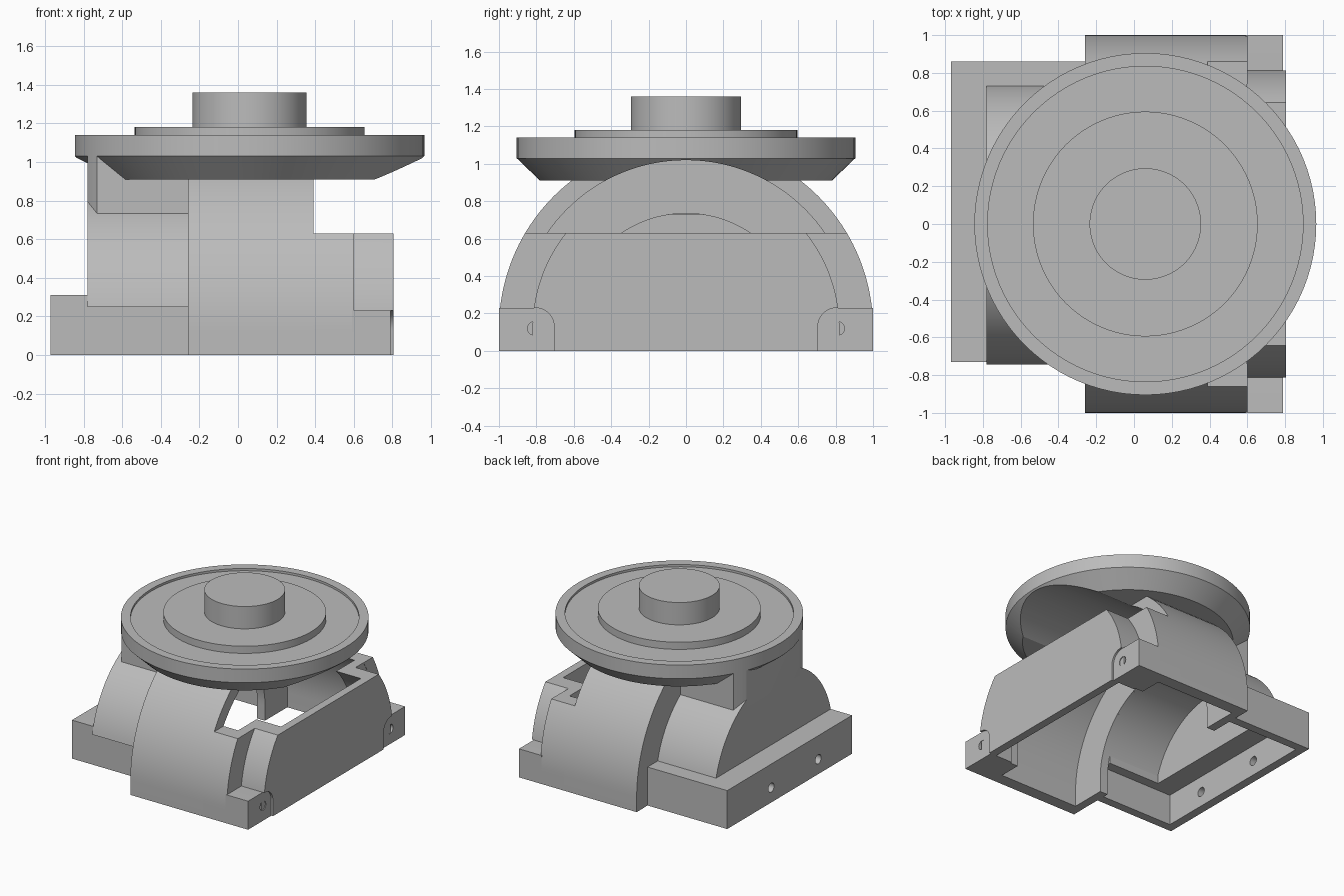
import bpy, bmesh
from math import sin, cos, asin, pi, radians

if "Cube" in bpy.data.objects:
    bpy.data.objects.remove(bpy.data.objects["Cube"])

AXIS = 0.12      # height of the bore axis
CUT = 0.63       # height of the open shoulder

grey = bpy.data.materials.new("mid_grey")
grey.use_nodes = True
grey.diffuse_color = (0.5, 0.5, 0.5, 1)
grey.node_tree.nodes["Principled BSDF"].inputs["Base Color"].default_value = (0.5, 0.5, 0.5, 1)


def finish(name, bm):
    bmesh.ops.recalc_face_normals(bm, faces=bm.faces)
    mesh = bpy.data.meshes.new(name)
    bm.to_mesh(mesh)
    bm.free()
    mesh.materials.append(grey)
    ob = bpy.data.objects.new(name, mesh)
    bpy.context.collection.objects.link(ob)
    return ob


def prism(name, outline, x0, x1):
    """Extrude a (y, z) outline along x."""
    bm = bmesh.new()
    face = bm.faces.new([bm.verts.new((x0, y, z)) for y, z in outline])
    ext = bmesh.ops.extrude_face_region(bm, geom=[face])
    verts = [v for v in ext["geom"] if isinstance(v, bmesh.types.BMVert)]
    bmesh.ops.translate(bm, verts=verts, vec=(x1 - x0, 0, 0))
    return finish(name, bm)


def box(name, x0, x1, y0, y1, z0, z1):
    return prism(name, [(y0, z0), (y1, z0), (y1, z1), (y0, z1)], x0, x1)


def arc(r, a0, a1, n=64, y=0, z=AXIS):
    angles = [a0 + (a1 - a0) * i / n for i in range(n + 1)]
    return [(y + r * cos(a), z + r * sin(a)) for a in angles]


def arch(r, base=0.0, top=None):
    """Half round on straight legs, optionally cut flat at a height."""
    start = max(0, asin((base - AXIS) / r))
    if top is None:
        pts = arc(r, start, pi - start)
    else:
        end = asin((top - AXIS) / r)
        pts = arc(r, start, end, 24) + arc(r, pi - end, pi - start, 24)
    if base < AXIS:
        pts = [(r, base)] + pts + [(-r, base)]
    return pts


def arch_shell(name, outer, inner, x0, x1, base=0.0):
    return prism(name, arch(outer, base) + arch(inner, base)[::-1], x0, x1)


def leg_pair(name, outer, inner, x0, x1):
    """Two curved side walls, cut flat at the shoulder height."""
    out = [(outer, 0)] + arc(outer, 0, asin((CUT - AXIS) / outer), 24)
    inn = arc(inner, asin((CUT - AXIS) / inner), 0, 24) + [(inner, 0)]
    for side, s in (("left", 1), ("right", -1)):
        prism(f"{name}_{side}", [(s * y, z) for y, z in out + inn], x0, x1)


def boolean(ob, cutter, operation="DIFFERENCE"):
    mod = ob.modifiers.new("cut", "BOOLEAN")
    mod.object, mod.operation, mod.solver = cutter, operation, "EXACT"
    bpy.context.view_layer.update()
    deps = bpy.context.evaluated_depsgraph_get()
    mesh = bpy.data.meshes.new_from_object(ob.evaluated_get(deps))
    ob.modifiers.clear()
    ob.data = mesh
    bpy.data.objects.remove(cutter)


def lathe(name, profile, cx, n=96):
    """Revolve an (r, z) profile that starts and ends on the axis."""
    bm = bmesh.new()
    rings = []
    for r, z in profile:
        count = n if r else 1
        rings.append([bm.verts.new((cx + r * cos(2 * pi * i / n), r * sin(2 * pi * i / n), z))
                      for i in range(count)])
    for a, b in zip(rings, rings[1:]):
        for i in range(n):
            j = (i + 1) % n
            quad = [a[i % len(a)], a[j % len(a)], b[j % len(b)], b[i % len(b)]]
            bm.faces.new(list(dict.fromkeys(quad)))
    return finish(name, bm)


def hole(ob, y, x0, x1, r=0.037):
    boolean(ob, prism("hole_cutter", arc(r, 0, 2 * pi, 24, y)[:-1], x0, x1))


# Main half-round housing and its lower open shoulder
arch_shell("housing_arch", 1.0, 0.9, -0.26, 0.39)
leg_pair("shoulder_wall", 1.0, 0.9, 0.39, 0.6)
leg_pair("shoulder_step", 0.99, 0.72, 0.52, 0.599)
leg_pair("end_wall_side", 0.82, 0.72, 0.59, 0.75)
arch_shell("dividing_wall", 0.95, 0.615, -0.259, -0.19)

# End plate, with bolt lugs let into its lower corners
end_plate = prism("end_plate", arch(0.82, 0, CUT), 0.74, 0.805)
for side, s in (("left", 1), ("right", -1)):
    outline = [(1, 0), (1, 0.23)] + arc(0.1, pi / 2, pi, 12, 0.805, 0.13) + [(0.705, 0)]
    outline = [(s * y, z) for y, z in outline]
    lug = prism("bolt_lug_" + side, outline, 0.59, 0.79)
    hole(lug, s * 0.81, 0.65, 0.9)
    grown = [(y * 1.0, z if z else -0.1) for y, z in outline]
    boolean(end_plate, prism("lug_cutter", grown, 0.785, 0.9))

# Rear section: smaller arch, closing wall and hollow base
arch_shell("rear_arch", 0.755, 0.615, -0.75, -0.2, 0.25)
prism("rear_wall", arch(0.755, 0.25), -0.78, -0.72)
base = box("rear_base", -0.97, -0.255, -0.73, 0.86, 0, 0.31)
boolean(base, box("cavity_cutter", -0.9, 0, -0.66, 0.79, -0.1, 0.25))
boolean(base, box("opening_cutter", -0.73, 0, -0.58, 0.58, 0.1, 0.5))
for y in (-0.3, 0.3):
    hole(base, y, -1.1, -0.8)

# Neck joining the rear arch to the turntable, trimmed to its rim
neck = box("neck", -0.78, -0.2, -0.44, 0.44, 0.73, 1.1)
boolean(neck, lathe("rim_cutter", [(0, 0.5), (0.905, 0.5), (0.905, 1.03), (0.8, 1.11), (0, 1.11)], 0.06),
        "INTERSECT")

# Turntable with raised disc and knob, its underside cleared by the bore
turntable = lathe("turntable", [
    (0, 0.91), (0.78, 0.91), (0.905, 1.03), (0.905, 1.14), (0.835, 1.14), (0.835, 1.122),
    (0.595, 1.122), (0.595, 1.18), (0.295, 1.18), (0.295, 1.36), (0, 1.36)], 0.06)
boolean(turntable, prism("bore_cutter", arch(0.9), -1.3, 1.3))

# Smooth curved faces, keep machined edges crisp
bpy.ops.object.select_all(action="DESELECT")
for ob in bpy.context.scene.objects:
    if ob.type == "MESH":
        ob.select_set(True)
        bpy.context.view_layer.objects.active = ob
bpy.ops.object.shade_smooth_by_angle(angle=radians(25))
